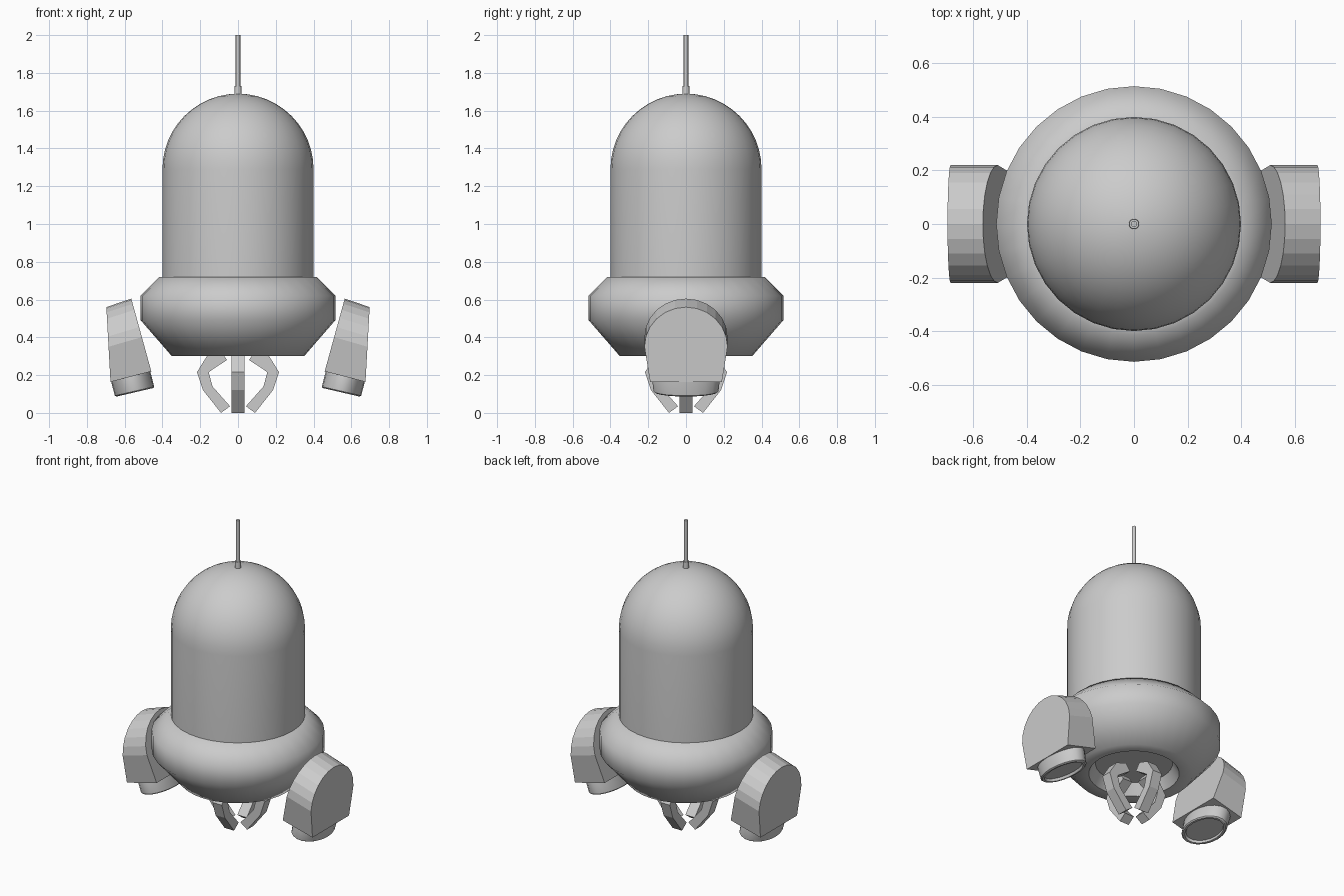
import bpy, math

if "Cube" in bpy.data.objects:
    bpy.data.objects.remove(bpy.data.objects["Cube"])


def make_object(name, verts, faces, smooth=None):
    mesh = bpy.data.meshes.new(name)
    mesh.from_pydata(verts, [], faces)
    obj = bpy.data.objects.new(name, mesh)
    bpy.context.collection.objects.link(obj)
    bpy.ops.object.select_all(action='DESELECT')
    obj.select_set(True)
    bpy.context.view_layer.objects.active = obj
    bpy.ops.object.mode_set(mode='EDIT')
    bpy.ops.mesh.select_all(action='SELECT')
    bpy.ops.mesh.remove_doubles(threshold=0.0005)
    bpy.ops.mesh.normals_make_consistent(inside=False)
    bpy.ops.object.mode_set(mode='OBJECT')
    if smooth:
        bpy.ops.object.shade_smooth_by_angle(angle=math.radians(smooth))
    return obj


def loft(name, rings, smooth=None):
    """Skin equal-length rings and cap both ends."""
    n = len(rings[0])
    verts = [p for ring in rings for p in ring]
    faces = [(k * n + i, k * n + (i + 1) % n, (k + 1) * n + (i + 1) % n, (k + 1) * n + i)
             for k in range(len(rings) - 1) for i in range(n)]
    faces.append(tuple(range(n)))
    faces.append(tuple(range((len(rings) - 1) * n, len(rings) * n)))
    return make_object(name, verts, faces, smooth)


def lathe(name, profile, sides=32, smooth=35):
    rings = [[(r * math.cos(2 * math.pi * i / sides), r * math.sin(2 * math.pi * i / sides), z)
              for i in range(sides)] for r, z in profile]
    return loft(name, rings, smooth)


# Domed body
dome = [(0.4 * math.cos(a), 1.29 + 0.4 * math.sin(a))
        for a in (math.radians(90 * i / 12) for i in range(12))]
lathe("domed_body", [(0.4, 0.68)] + dome + [(0.012, 1.69)])

# Flared skirt with a recess underneath
lathe("skirt", [(0.38, 0.72), (0.415, 0.72), (0.515, 0.62), (0.515, 0.49), (0.35, 0.30),
                (0.27, 0.30), (0.23, 0.37), (0.01, 0.37)], smooth=50)

# Antenna
lathe("antenna_base", [(0.02, 1.67), (0.018, 1.73)], 12)
lathe("antenna_rod", [(0.012, 1.72), (0.012, 2.0)], 12)

# Four claw fingers around the axis
outer = [(0.09, 0.325), (0.165, 0.30), (0.217, 0.216), (0.185, 0.12), (0.09, 0.0)]
inner = [(0.042, 0.035), (0.135, 0.14), (0.155, 0.215), (0.135, 0.23), (0.058, 0.28)]
for k in range(4):
    c, s = [(1, 0), (0, 1), (-1, 0), (0, -1)][k]
    sides = [[(r * c - w * s, r * s + w * c, z) for r, z in outer + inner] for w in (-0.034, 0.034)]
    loft("claw_finger_%d" % (k + 1), sides)

# Arched wedge outline: (y, fraction of height)
outline = [(-0.19, 0.0)] + [(-0.22 * math.cos(math.pi * i / 12), 0.47 + 0.53 * math.sin(math.pi * i / 12))
                            for i in range(13)] + [(0.19, 0.0)]


def panel(bottom, top, side):
    return [(side * (bottom[0] + (top[0] - bottom[0]) * t), y, bottom[1] + (top[1] - bottom[1]) * t)
            for y, t in outline]


def nozzle_ring(cx, cz, rx, ry, side, n=20):
    tilt = math.radians(-13)
    return [(side * (cx + rx * math.cos(a) * math.cos(tilt)), ry * math.sin(a),
             cz + rx * math.cos(a) * math.sin(tilt))
            for a in (2 * math.pi * i / n for i in range(n))]


# Side pods with nozzles
for side, label in ((1, "right"), (-1, "left")):
    loft(label + "_pod", [panel((0.459, 0.22), (0.565, 0.605), side),
                          panel((0.675, 0.164), (0.697, 0.56), side)])
    loft(label + "_nozzle", [nozzle_ring(0.570, 0.205, 0.105, 0.175, side),
                             nozzle_ring(0.566, 0.185, 0.107, 0.180, side),
                             nozzle_ring(0.548, 0.115, 0.107, 0.172, side),
                             nozzle_ring(0.546, 0.109, 0.100, 0.163, side),
                             nozzle_ring(0.546, 0.109, 0.089, 0.148, side),
                             nozzle_ring(0.550, 0.124, 0.085, 0.142, side)], 30)
